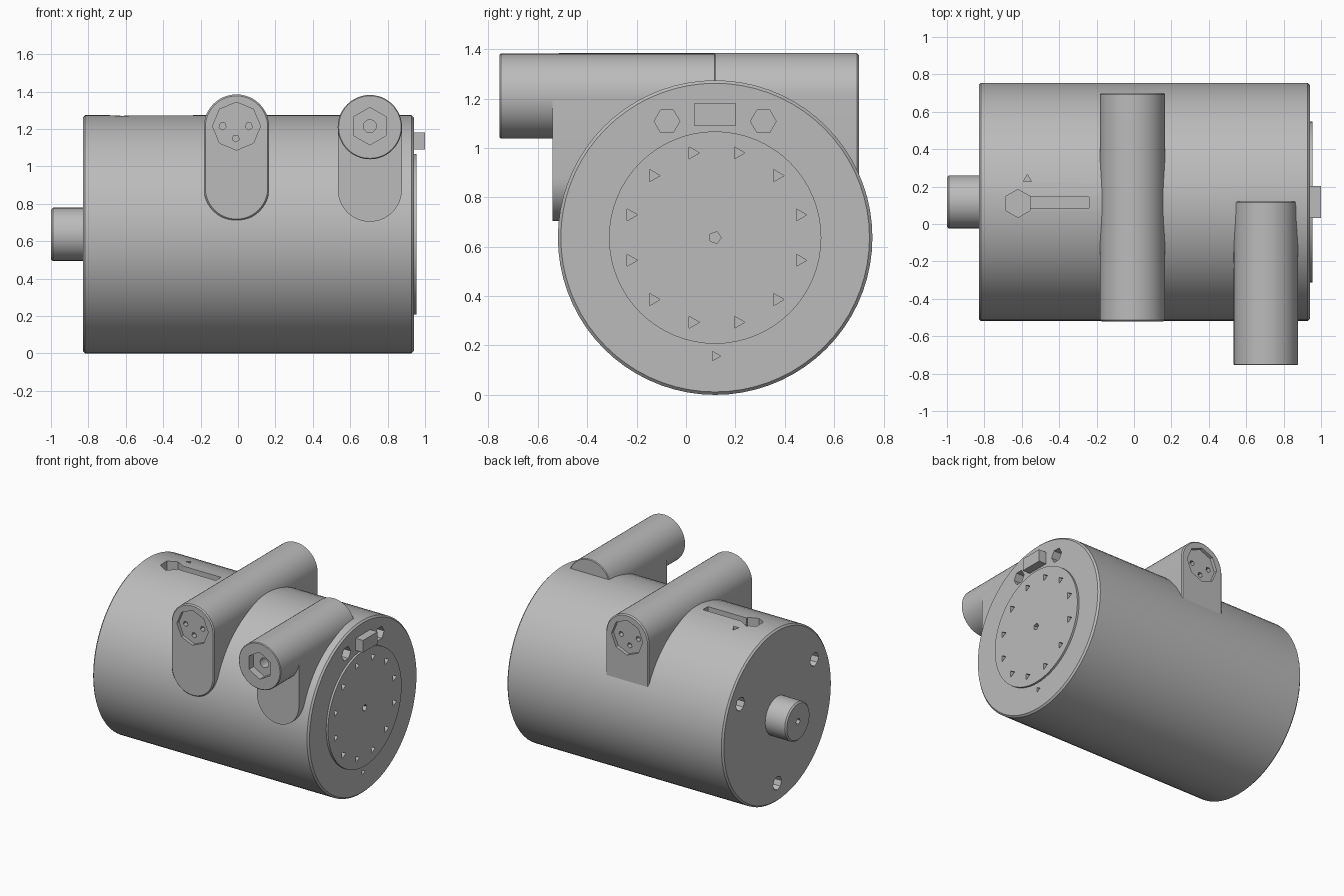
import bpy
import bmesh
from math import pi, sin, cos, radians
from mathutils import Matrix, Vector

cube = bpy.data.objects.get("Cube")
if cube:
    bpy.data.objects.remove(cube, do_unlink=True)

steel = bpy.data.materials.new("plain grey metal")
steel.use_nodes = True
GREY = (0.5, 0.5, 0.5, 1)
steel.diffuse_color = GREY
steel.node_tree.nodes["Principled BSDF"].inputs["Base Color"].default_value = GREY

CY, CZ, R = 0.118, 0.637, 0.637     # axis and radius of the main drum
PORT_Z, PORT_R = 1.21, 0.175
TURN = {"x": Matrix.Rotation(pi / 2, 4, "Y"),
        "y": Matrix.Rotation(-pi / 2, 4, "X"),
        "z": Matrix.Identity(4)}


def finish(name, bm):
    bmesh.ops.recalc_face_normals(bm, faces=bm.faces)
    mesh = bpy.data.meshes.new(name)
    bm.to_mesh(mesh)
    bm.free()
    mesh.materials.append(steel)
    ob = bpy.data.objects.new(name, mesh)
    bpy.context.collection.objects.link(ob)
    return ob


def rod(name, axis, start, end, centre, radius, sides=48, tip=None):
    """Prism or cylinder along an axis; centre gives the other two coordinates."""
    bm = bmesh.new()
    bmesh.ops.create_cone(bm, cap_ends=True, segments=sides, radius1=radius,
                          radius2=radius if tip is None else tip, depth=end - start)
    place = list(centre)
    place.insert("xyz".index(axis), (start + end) / 2)
    bm.transform(Matrix.Translation(place) @ TURN[axis])
    return finish(name, bm)


def box(name, low, high):
    low, high = Vector(low), Vector(high)
    bm = bmesh.new()
    bmesh.ops.create_cube(bm, size=1)
    bm.transform(Matrix.Translation((low + high) / 2) @ Matrix.Diagonal((*(high - low), 1)))
    return finish(name, bm)


def stadium(name, x, y0, y1, top, bottom, radius, steps=24):
    """Round-ended upright slab extruded along y."""
    bm = bmesh.new()
    ring = []
    for centre, begin in ((top, 0), (bottom, pi)):
        for i in range(steps + 1):
            a = begin + pi * i / steps
            ring.append(bm.verts.new((x + radius * cos(a), y0, centre + radius * sin(a))))
    face = bm.faces.new(ring)
    new = bmesh.ops.extrude_face_region(bm, geom=[face])["geom"]
    moved = [v for v in new if isinstance(v, bmesh.types.BMVert)]
    bmesh.ops.translate(bm, verts=moved, vec=(0, y1 - y0, 0))
    return finish(name, bm)


def apply(ob, mod):
    bpy.context.view_layer.objects.active = ob
    bpy.ops.object.modifier_apply(modifier=mod.name)


def combine(ob, tools, operation="DIFFERENCE"):
    for tool in tools:
        mod = ob.modifiers.new("combine", "BOOLEAN")
        mod.operation, mod.solver, mod.object = operation, "EXACT", tool
        apply(ob, mod)
        bpy.data.objects.remove(tool, do_unlink=True)


def chamfer(ob, width):
    mod = ob.modifiers.new("chamfer", "BEVEL")
    mod.width, mod.limit_method, mod.angle_limit = width, "ANGLE", radians(60)
    apply(ob, mod)


def around(radius, count, first):
    """Points evenly spaced around the drum axis, as (y, z)."""
    for i in range(count):
        a = radians(first) + 2 * pi * i / count
        yield CY + radius * cos(a), CZ + radius * sin(a)


# Main drum with a raised flange ring on its +x end
drum = rod("drum_body", "x", -0.83, 0.94, (CY, CZ), R, 72)
chamfer(drum, 0.012)
combine(drum, [rod("flange", "x", 0.8, 0.955, (CY, CZ), 0.43, 64)], "UNION")

# Recessed flange face, bolt holes and small pockets
cuts = [rod("recess", "x", 0.925, 1.1, (CY, CZ), 0.395, 64, 0.43),
        rod("centre_mark", "x", 0.9, 1, (CY, CZ), 0.025, 5),
        rod("lower_mark", "x", 0.92, 1, (CY, CZ - 0.48), 0.022, 3)]
cuts += [rod("bolt", "x", 0.87, 1, p, 0.052, 6) for p in around(0.51, 8, 22.5)]
cuts += [rod("pocket", "x", 0.905, 1, p, 0.028, 3) for p in around(0.355, 12, 15)]
# Mounting holes on the shaft end
cuts += [rod("mount", "x", -0.95, -0.75, p, 0.05, 8) for p in around(0.5, 3, 30)]
# Keyhole slot on top
cuts += [rod("slot_hole", "z", 1.16, 1.4, (-0.62, 0.11), 0.075, 6),
         box("slot", (-0.6, 0.085, 1.22), (-0.24, 0.145, 1.4)),
         rod("slot_mark", "z", 1.22, 1.4, (-0.57, 0.24), 0.025, 3)]
combine(drum, cuts)

# Drive shaft
shaft = rod("drive_shaft", "x", -1, -0.8, (CY, CZ), 0.142, 32)
chamfer(shaft, 0.01)
combine(shaft, [rod("shaft_mark", "x", -1.1, -0.96, (CY, CZ), 0.025, 6)])

# Locating key on the flange
key = box("locating_key", (0.9, 0.033, 1.09), (1.0, 0.203, 1.18))

# Cross port running over the drum, with a stepped socket at each end
cross = stadium("cross_port", -0.008, -0.52, 0.7, PORT_Z, 0.885, PORT_R)
chamfer(cross, 0.008)
for y, side in ((-0.52, 1), (0.7, -1)):
    def socket(name, depth, x, z, radius, sides):
        a, b = sorted((y - side * 0.1, y + side * depth))
        return rod(name, "y", a, b, (x, z), radius, sides)
    holes = [socket("socket", 0.025, -0.008, PORT_Z + 0.005, 0.128, 8)]
    for i in range(4):
        a = pi / 2 * i
        holes.append(socket("pin", 0.06, -0.012 + 0.07 * cos(a),
                            PORT_Z + 0.005 + 0.065 * sin(a), 0.02, 5))
    combine(cross, holes)

# Side port: overhanging tube on a round-ended pedestal
side_port = rod("side_port_tube", "y", -0.755, 0.12, (0.705, PORT_Z), 0.172)
chamfer(side_port, 0.005)
combine(side_port, [rod("hex", "y", -0.9, -0.7, (0.705, PORT_Z + 0.005), 0.1, 6),
                    rod("bore", "y", -0.9, -0.62, (0.705, PORT_Z + 0.005), 0.035, 12)])
pedestal = stadium("side_port_pedestal", 0.705, -0.54, 0.1, 1.19, 0.875, 0.171)

# Smooth curves, sharp edges
bpy.ops.object.select_all(action="DESELECT")
for ob in (drum, shaft, key, cross, side_port, pedestal):
    ob.select_set(True)
bpy.context.view_layer.objects.active = drum
bpy.ops.object.shade_smooth_by_angle(angle=radians(30))
